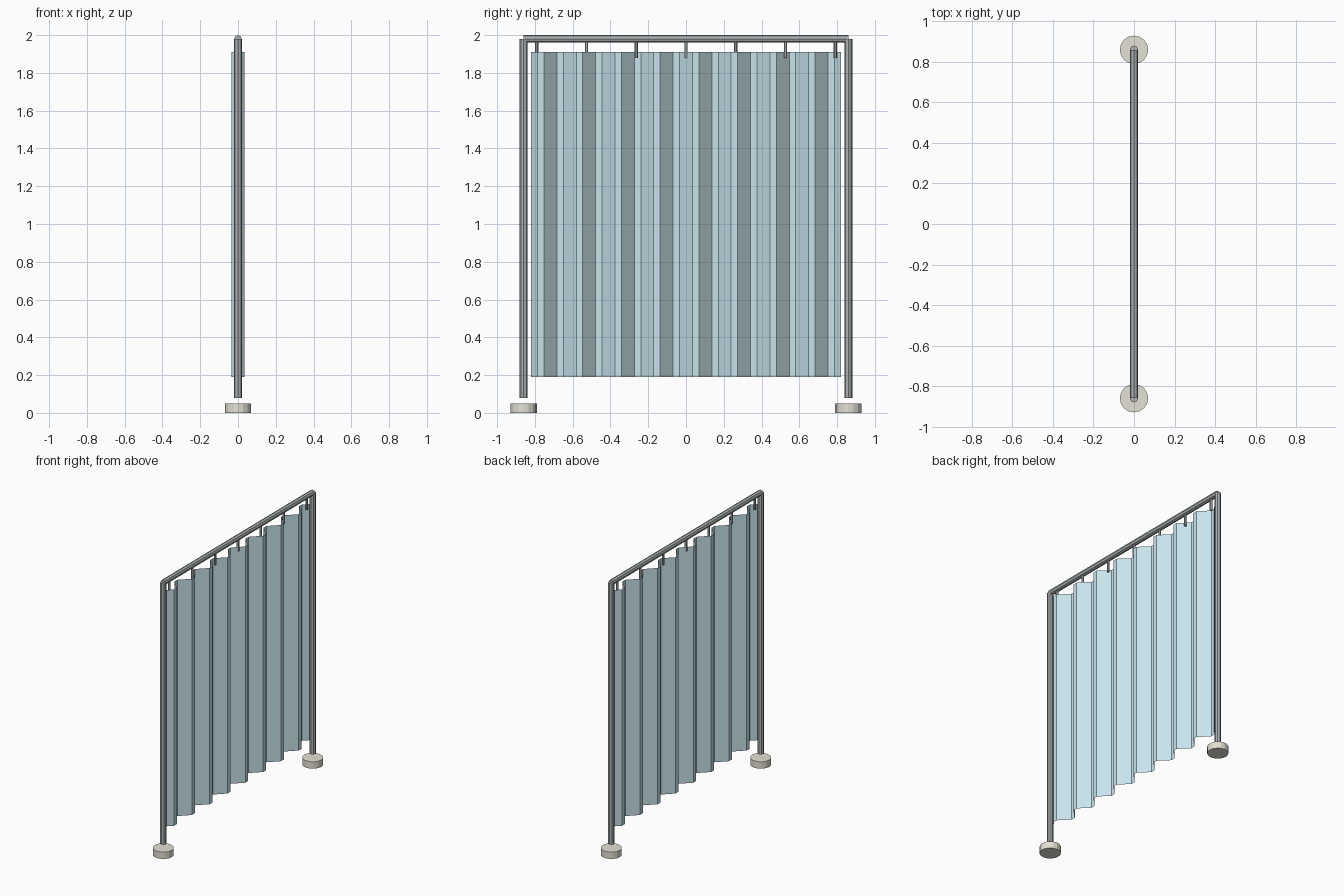
import bpy, bmesh, math

if "Cube" in bpy.data.objects:
    bpy.data.objects.remove(bpy.data.objects["Cube"])


def material(name, rgb):
    m = bpy.data.materials.new(name)
    m.diffuse_color = (*rgb, 1)
    m.use_nodes = True
    m.node_tree.nodes["Principled BSDF"].inputs["Base Color"].default_value = m.diffuse_color
    return m


metal = material("metal", (0.42, 0.45, 0.46))
stone = material("stone", (0.78, 0.75, 0.67))
cloth = material("cloth", (0.58, 0.77, 0.84))


def cylinder(name, sides, radius, length, loc, mat, rot=(0, 0, 0)):
    bpy.ops.mesh.primitive_cylinder_add(vertices=sides, radius=radius, depth=length,
                                        location=loc, rotation=rot)
    ob = bpy.context.object
    ob.name = name
    ob.data.materials.append(mat)
    return ob


# posts hovering just above their round feet
for side, label in ((-1, "left"), (1, "right")):
    cylinder(label + "_post", 8, 0.021, 1.90, (0, side * 0.86, 1.03), metal)
    cylinder(label + "_foot", 16, 0.07, 0.05, (0, side * 0.86, 0.025), stone)

# top rail
cylinder("top_rail", 8, 0.02, 1.72, (0, 0, 1.98), metal, (math.pi / 2, 0, 0))

# hooks hanging from the rail
for i in range(7):
    cylinder(f"hook_{i + 1}", 6, 0.009, 0.09, (0, -0.79 + i * 1.58 / 6, 1.925), metal)

# pleated curtain: a single thin sheet, 8 folds with 6 steps each
bm = bmesh.new()
folds, steps = 8, 6
count = folds * steps
columns = []
for i in range(count + 1):
    x = 0.04 * math.sin(2 * math.pi * i / steps)
    y = -0.82 + 1.64 * i / count
    columns.append([bm.verts.new((x, y, z)) for z in (0.19, 1.91)])
for a, b in zip(columns, columns[1:]):
    bm.faces.new((a[0], b[0], b[1], a[1]))
mesh = bpy.data.meshes.new("curtain")
bm.to_mesh(mesh)
bm.free()
mesh.materials.append(cloth)
bpy.context.collection.objects.link(bpy.data.objects.new("curtain", mesh))
